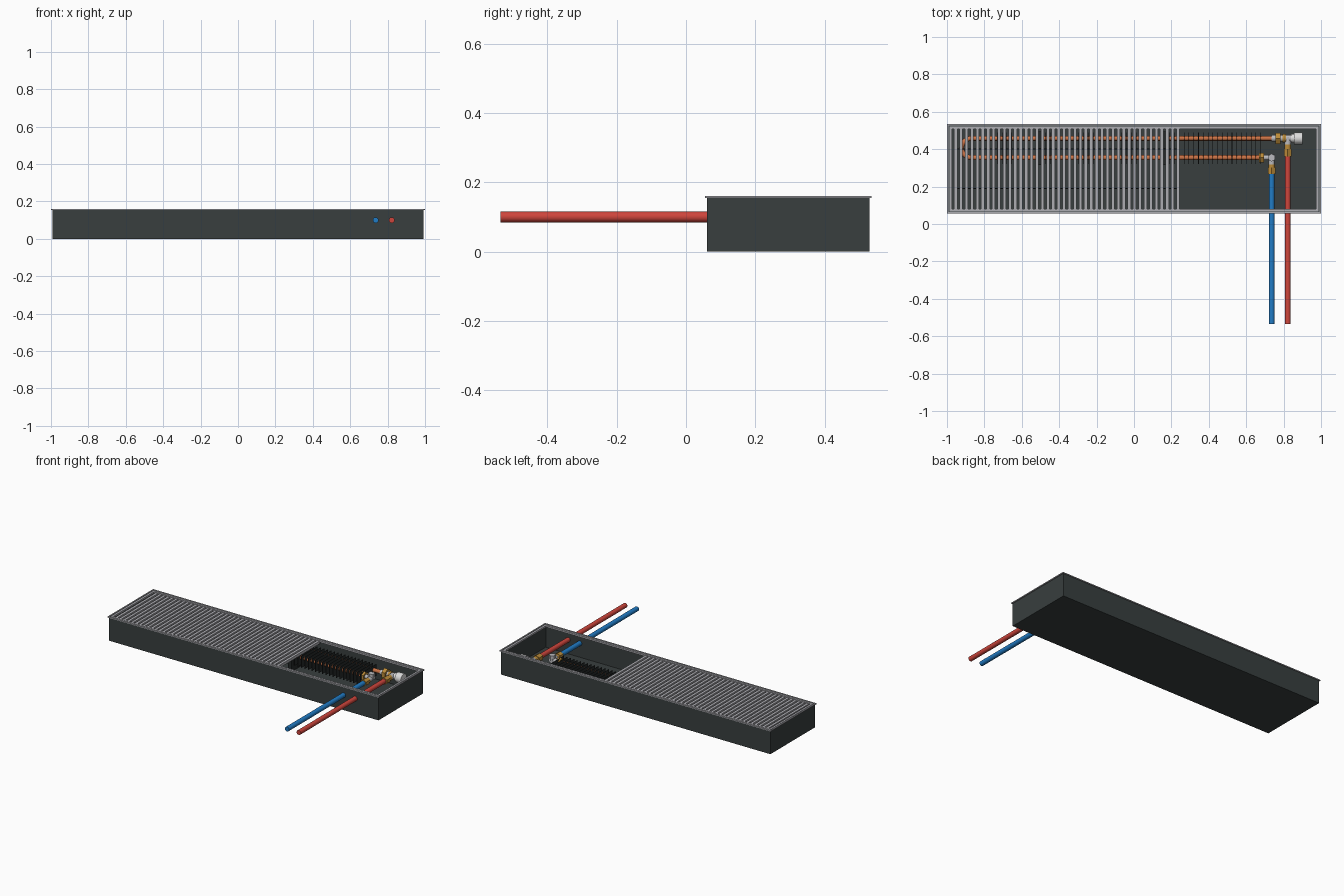
import bpy, math
from mathutils import Vector

if "Cube" in bpy.data.objects:
    bpy.data.objects.remove(bpy.data.objects["Cube"])

def mat(name, r, g, b):
    m = bpy.data.materials.new(name)
    m.diffuse_color = (r, g, b, 1)
    m.use_nodes = True
    m.node_tree.nodes["Principled BSDF"].inputs["Base Color"].default_value = m.diffuse_color
    return m

DARK = mat("graphite", 0.040, 0.049, 0.049)
FIN = mat("fin black", 0.018, 0.022, 0.022)
ALU = mat("aluminium", 0.42, 0.42, 0.45)
COPPER = mat("copper", 0.60, 0.17, 0.06)
BRASS = mat("brass", 0.50, 0.26, 0.04)
STEEL = mat("nickel", 0.50, 0.50, 0.52)
WHITE = mat("white plastic", 0.72, 0.72, 0.72)
RED = mat("red", 0.62, 0.060, 0.045)
BLUE = mat("blue", 0.015, 0.20, 0.56)

def mesh(name, verts, faces, m):
    me = bpy.data.meshes.new(name)
    me.from_pydata(verts, [], faces)
    me.materials.append(m)
    ob = bpy.data.objects.new(name, me)
    bpy.context.collection.objects.link(ob)
    return ob

def boxes(name, spans, m):
    """One object holding a box per span (x0, x1, y0, y1, z0, z1)."""
    v, f = [], []
    for x0, x1, y0, y1, z0, z1 in spans:
        n = len(v)
        v += [(x, y, z) for z in (z0, z1) for x, y in ((x0, y0), (x1, y0), (x1, y1), (x0, y1))]
        f += [[n + i for i in q] for q in ((3, 2, 1, 0), (4, 5, 6, 7), (0, 1, 5, 4),
                                           (1, 2, 6, 5), (2, 3, 7, 6), (3, 0, 4, 7))]
    return mesh(name, v, f, m)

def frame(name, x, y0, y1, w, z0, z1, m):
    """Rectangular ring made of four bars of width w."""
    return boxes(name, [(-x, x, y0, y0 + w, z0, z1), (-x, x, y1 - w, y1, z0, z1),
                        (-x, -x + w, y0 + w, y1 - w, z0, z1),
                        (x - w, x, y0 + w, y1 - w, z0, z1)], m)

def rod(name, a, b, r, m, sides=20):
    a, b = Vector(a), Vector(b)
    bpy.ops.mesh.primitive_cylinder_add(vertices=sides, radius=r, depth=(b - a).length,
                                        location=(a + b) / 2)
    ob = bpy.context.object
    ob.rotation_euler = (b - a).to_track_quat('Z', 'Y').to_euler()
    ob.name = name
    ob.data.materials.append(m)
    if sides > 8:
        bpy.ops.object.shade_smooth_by_angle()
    return ob

# Open trench: floor and four walls
Y0, Y1, T = 0.06, 0.53, 0.006
boxes("trench_floor", [(-0.993, 0.993, Y0, Y1, 0, T)], DARK)
frame("trench_walls", 0.993, Y0, Y1, T, T, 0.155, DARK)

# Trim frame: silver edge, dark groove, silver inner ledge
frame("trim_outer", 1.0, 0.055, 0.535, 0.008, 0.154, 0.16, ALU)
frame("trim_groove", 0.992, 0.063, 0.527, 0.005, 0.15, 0.156, DARK)
frame("trim_inner", 0.987, 0.068, 0.522, 0.013, 0.148, 0.159, ALU)

# Roll-up grille: cross slats joined by two rods
PITCH, LEFT = 0.0290, -0.962
slats = [(LEFT + i * PITCH, LEFT + i * PITCH + 0.017, 0.075, 0.515, 0.137, 0.156) for i in range(42)]
boxes("grille_slats", slats, ALU)
for y in (0.19, 0.40):
    rod("grille_rod", (LEFT, y, 0.145), (0.244, y, 0.145), 0.003, FIN, 8)

# Finned heat exchanger
YA, YB, ZT = 0.355, 0.458, 0.10
fins = [(-0.86 + i * 0.0256, -0.857 + i * 0.0256, 0.32, 0.49, 0.05, 0.128) for i in range(61)]
boxes("heat_fins", fins, FIN)
boxes("exchanger_brackets", [(x - 0.012, x + 0.012, 0.315, 0.495, T, 0.13) for x in (-0.51, 0.16)], FIN)

# Copper tube: two runs and a U bend
path = [(0.70, YA)]
for i in range(13):
    a = -math.pi / 2 - math.pi * i / 12
    path.append((-0.87 + 0.0515 * math.cos(a), (YA + YB) / 2 + 0.0515 * math.sin(a)))
path.append((0.74, YB))
cu = bpy.data.curves.new("copper_tube", 'CURVE')
cu.dimensions = '3D'
cu.bevel_depth = 0.013
cu.bevel_resolution = 3
cu.use_fill_caps = True
sp = cu.splines.new('POLY')
sp.points.add(len(path) - 1)
for p, (x, y) in zip(sp.points, path):
    p.co = (x, y, ZT, 1)
cu.materials.append(COPPER)
bpy.context.collection.objects.link(bpy.data.objects.new("copper_tube", cu))

# Supply and return pipes through the front wall
XB, XR = 0.736, 0.822
rod("return_pipe", (XB, -0.535, ZT), (XB, 0.28, ZT), 0.0155, BLUE)
rod("supply_pipe", (XR, -0.535, ZT), (XR, 0.37, ZT), 0.0155, RED)

# Return elbow with its nuts
rod("return_pipe_nut", (XB, 0.268, ZT), (XB, 0.302, ZT), 0.023, BRASS, 6)
rod("return_collar", (XB, 0.302, ZT), (XB, 0.318, ZT), 0.017, BRASS)
rod("return_elbow", (XB, 0.315, ZT), (XB, 0.372, ZT), 0.016, STEEL)
rod("return_stub", (0.69, YA, ZT), (XB, YA, ZT), 0.014, STEEL)
rod("return_cap", (XB, YA, ZT), (XB, YA, 0.134), 0.021, STEEL, 6)
rod("return_tube_nut", (0.668, YA, ZT), (0.694, YA, ZT), 0.029, BRASS, 6)

# Supply valve with its nuts and thermostatic head
rod("supply_pipe_nut", (XR, 0.362, ZT), (XR, 0.402, ZT), 0.024, BRASS, 6)
rod("supply_collar", (XR, 0.402, ZT), (XR, 0.425, ZT), 0.018, BRASS)
rod("supply_valve", (XR, 0.425, ZT), (XR, YB + 0.008, ZT), 0.018, STEEL)
rod("supply_tube_nut", (0.757, YB, ZT), (0.783, YB, ZT), 0.034, BRASS, 6)
rod("valve_body", (0.735, YB, ZT), (0.85, YB, ZT), 0.018, STEEL)
rod("valve_ring", (0.795, YB, ZT), (0.812, YB, ZT), 0.023, BRASS)
rod("head_collar", (0.84, YB, ZT), (0.856, YB, ZT), 0.024, WHITE)
rod("thermostat_head", (0.856, YB, ZT), (0.90, YB, ZT), 0.032, WHITE, 24)
